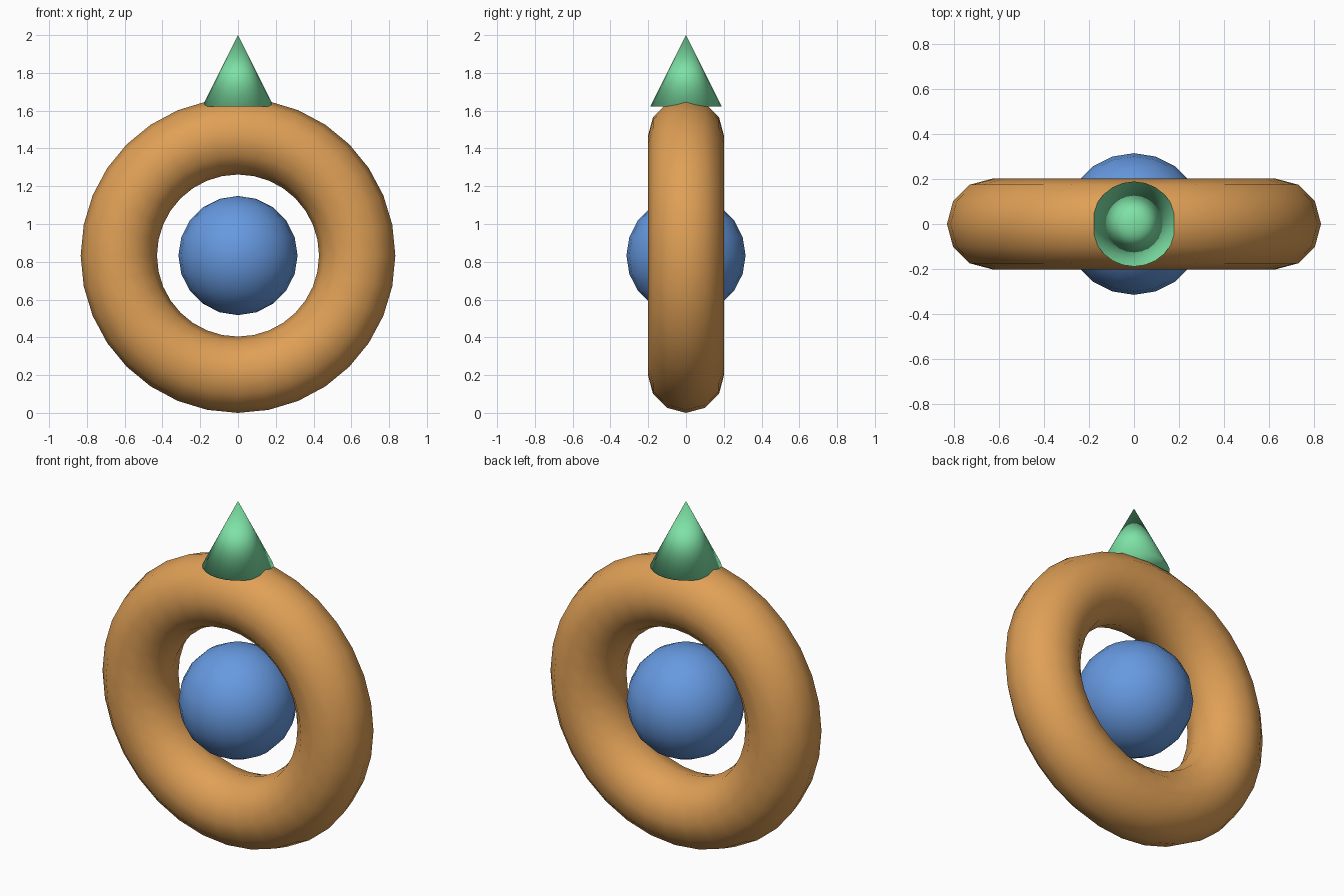
import bpy
from math import radians

cube = bpy.data.objects.get("Cube")
if cube:
    bpy.data.objects.remove(cube, do_unlink=True)

S = 0.631                 # overall scale: ring radius
CENTRE = 1.32 * S         # ring centre height


def material(name, rgb):
    mat = bpy.data.materials.new(name)
    mat.use_nodes = True
    colour = (*rgb, 1.0)
    mat.diffuse_color = colour
    mat.node_tree.nodes["Principled BSDF"].inputs["Base Color"].default_value = colour
    return mat


def finish(name, mat):
    obj = bpy.context.object
    obj.name = name
    obj.data.materials.append(mat)
    bpy.ops.object.shade_smooth()


# Upright ring, facing front
bpy.ops.mesh.primitive_torus_add(
    major_segments=32, minor_segments=12, major_radius=S, minor_radius=0.32 * S,
    location=(0, 0, CENTRE), rotation=(radians(90), 0, 0))
finish("ring", material("orange", (0.74, 0.35, 0.093)))

# Ball floating in the middle of the ring
bpy.ops.mesh.primitive_uv_sphere_add(
    segments=20, ring_count=10, radius=0.5 * S, location=(0, 0, CENTRE))
finish("ball", material("blue", (0.133, 0.319, 0.745)))

# Cone on top of the ring, smooth over its rim
bpy.ops.mesh.primitive_cone_add(
    vertices=24, radius1=0.3 * S, radius2=0, depth=0.6 * S,
    location=(0, 0, CENTRE + 1.55 * S))
finish("cone_tip", material("green", (0.209, 0.76, 0.381)))
